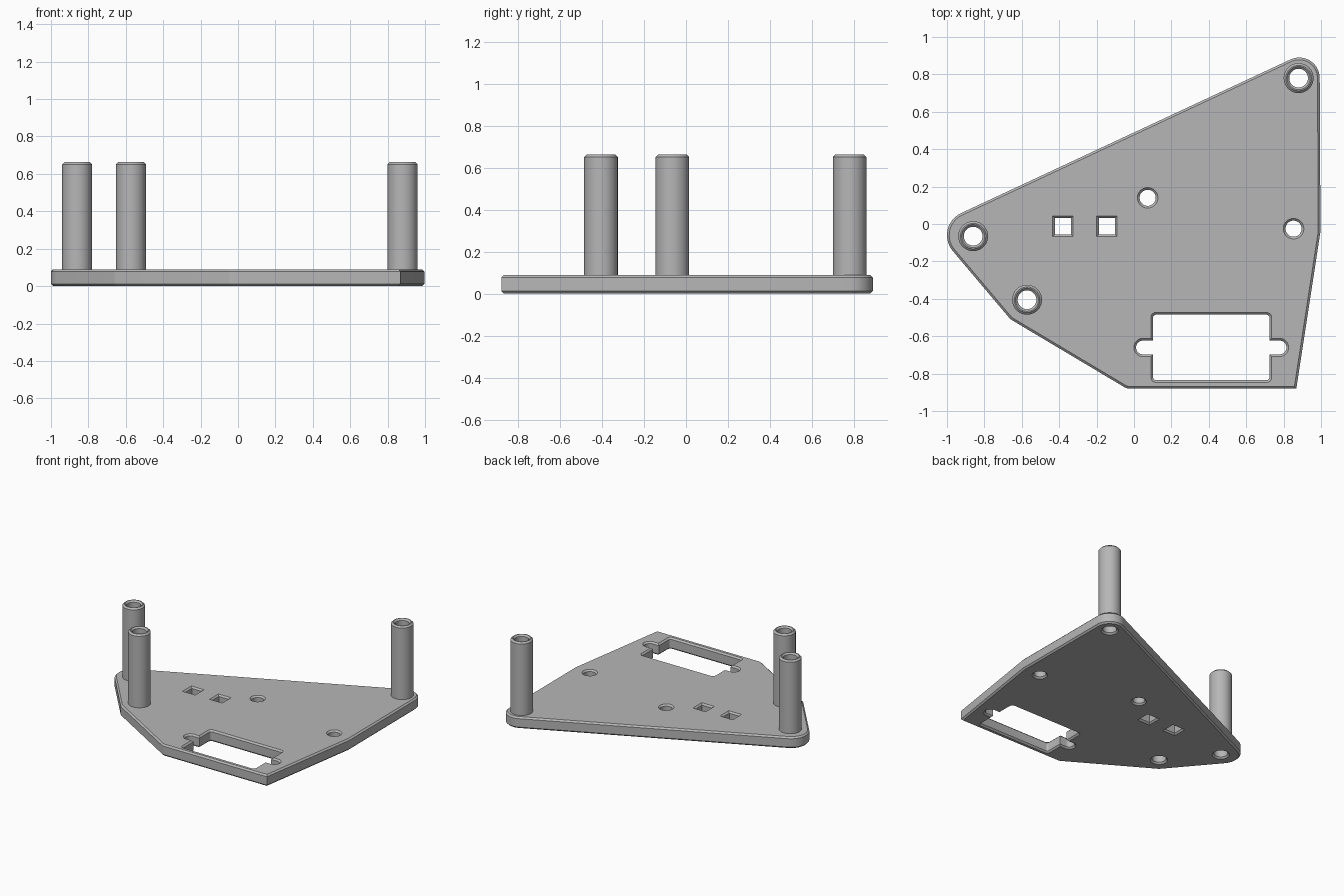
import bpy, bmesh, math
from mathutils import Vector

if "Cube" in bpy.data.objects:
    bpy.data.objects.remove(bpy.data.objects["Cube"])

PLATE_H, CHAMFER = 0.09, 0.012
POST_TOP, POST_R, BORE_R = 0.663, 0.08, 0.05
POSTS = [(0.88, 0.78), (-0.86, -0.065), (-0.572, -0.405)]

grey = bpy.data.materials.new("grey_plastic")
grey.diffuse_color = (0.47, 0.47, 0.47, 1)
grey.use_nodes = True
grey.node_tree.nodes["Principled BSDF"].inputs["Base Color"].default_value = grey.diffuse_color


def arc(cx, cy, r, a0, a1, n):
    return [(cx + r * math.cos(a0 + (a1 - a0) * i / n),
             cy + r * math.sin(a0 + (a1 - a0) * i / n)) for i in range(n + 1)]


def wrap_circles(circles):
    """Convex outline wrapped around circles (x, y, r) listed counter-clockwise."""
    n, normals = len(circles), []
    for i in range(n):
        x0, y0, r0 = circles[i]
        x1, y1, r1 = circles[(i + 1) % n]
        d = math.hypot(x1 - x0, y1 - y0)
        normals.append(math.atan2(y1 - y0, x1 - x0) - math.acos((r0 - r1) / d))
    pts = []
    for i, (x, y, r) in enumerate(circles):
        if r == 0:
            pts.append((x, y))
            continue
        a0 = normals[i - 1]
        a1 = a0 + (normals[i] - a0) % (2 * math.pi)
        pts += arc(x, y, r, a0, a1, max(3, int((a1 - a0) / 0.13)))
    return pts


def circle(x, y, r):
    return arc(x, y, r, 0, 2 * math.pi, 40)[:-1]


def square(x, y, h):
    return [(x - h, y - h), (x + h, y - h), (x + h, y + h), (x - h, y + h)]


def servo_opening():
    """Rounded rectangle with a round-ended slot on each short side."""
    cx, cy, hw, hh, r, slot, reach = 0.413, -0.66, 0.311, 0.175, 0.015, 0.037, 0.402
    q = math.pi / 2
    right = arc(hw - r, -hh + r, r, -q, 0, 4)
    right += [(hw, -slot)] + arc(reach - slot, 0, slot, -q, q, 14) + [(hw, slot)]
    right += arc(hw - r, hh - r, r, 0, q, 4)
    half_turn = [(-x, -y) for x, y in right]
    return [(cx + x, cy + y) for x, y in right + half_turn]


# Base plate: filled outline with holes, extruded and chamfered
outline = wrap_circles([(-0.87, -0.06, 0.13), (-0.615, -0.455, 0.07), (-0.025, -0.83, 0.05),
                        (0.868, -0.88, 0), (0.997, -0.04, 0), (0.883, 0.78, 0.11)])
holes = [circle(x, y, BORE_R) for x, y in POSTS]
holes += [circle(0.073, 0.14, 0.043), circle(0.853, -0.025, 0.043)]
holes += [square(-0.38, -0.012, 0.043), square(-0.145, -0.012, 0.043), servo_opening()]

curve = bpy.data.curves.new("base_plate", 'CURVE')
curve.dimensions, curve.fill_mode = '2D', 'BOTH'
for loop in [outline] + holes:
    spline = curve.splines.new('POLY')
    spline.points.add(len(loop) - 1)
    for p, (x, y) in zip(spline.points, loop):
        p.co = (x, y, 0, 1)
    spline.use_cyclic_u = True
curve.extrude = PLATE_H / 2 - CHAMFER
curve.bevel_depth, curve.bevel_resolution, curve.offset = CHAMFER, 0, -CHAMFER
curve.materials.append(grey)
plate = bpy.data.objects.new("base_plate", curve)
plate.location.z = PLATE_H / 2
bpy.context.collection.objects.link(plate)
bpy.context.view_layer.objects.active = plate
plate.select_set(True)
bpy.ops.object.convert(target='MESH')
plate = bpy.context.view_layer.objects.active
bm = bmesh.new()
bm.from_mesh(plate.data)
bmesh.ops.remove_doubles(bm, verts=bm.verts, dist=1e-5)
bmesh.ops.recalc_face_normals(bm, faces=bm.faces)
bm.to_mesh(plate.data)
bm.free()


# Hollow posts: chamfered tube profile turned around its axis
def add_post(x, y):
    c, z0 = CHAMFER, PLATE_H - CHAMFER
    profile = [(POST_R, z0), (POST_R, POST_TOP - c), (POST_R - c, POST_TOP),
               (BORE_R + c, POST_TOP), (BORE_R, POST_TOP - c), (BORE_R, z0)]
    bm = bmesh.new()
    verts = [bm.verts.new((r, 0, z)) for r, z in profile]
    edges = [bm.edges.new((verts[i], verts[(i + 1) % len(verts)])) for i in range(len(verts))]
    bmesh.ops.spin(bm, geom=verts + edges, cent=(0, 0, 0), axis=(0, 0, 1),
                   angle=2 * math.pi, steps=40)
    bmesh.ops.remove_doubles(bm, verts=bm.verts, dist=1e-5)
    bmesh.ops.recalc_face_normals(bm, faces=bm.faces)
    mesh = bpy.data.meshes.new("post")
    bm.to_mesh(mesh)
    bm.free()
    mesh.materials.append(grey)
    post = bpy.data.objects.new("post", mesh)
    post.location = Vector((x, y, 0))
    bpy.context.collection.objects.link(post)
    return post


parts = [plate] + [add_post(x, y) for x, y in POSTS]
for part in parts:
    bpy.ops.object.select_all(action='DESELECT')
    part.select_set(True)
    bpy.context.view_layer.objects.active = part
    bpy.ops.object.shade_smooth_by_angle(angle=math.radians(30))
